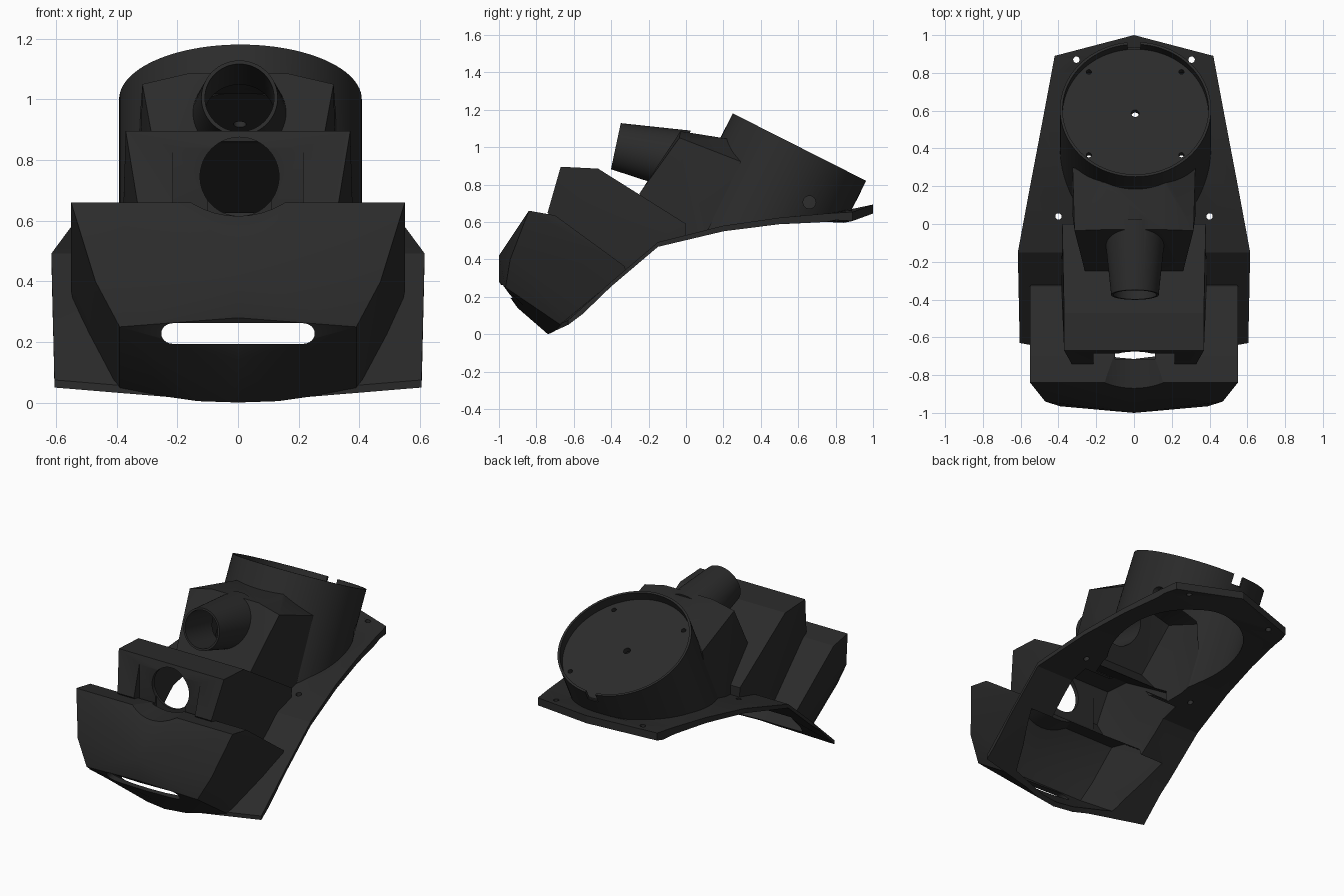
import bpy, bmesh, math
from mathutils import Vector

if "Cube" in bpy.data.objects:
    bpy.data.objects.remove(bpy.data.objects["Cube"])

WALL = 0.03


def to_object(name, bm):
    bmesh.ops.recalc_face_normals(bm, faces=bm.faces[:])
    me = bpy.data.meshes.new(name)
    bm.to_mesh(me)
    bm.free()
    ob = bpy.data.objects.new(name, me)
    bpy.context.collection.objects.link(ob)
    return ob


def hull_bm(pts):
    bm = bmesh.new()
    for p in pts:
        bm.verts.new(p)
    res = bmesh.ops.convex_hull(bm, input=bm.verts[:])
    junk = [g for g in set(res["geom_interior"] + res["geom_unused"]) if isinstance(g, bmesh.types.BMVert)]
    if junk:
        bmesh.ops.delete(bm, geom=junk, context='VERTS')
    bmesh.ops.dissolve_limit(bm, angle_limit=0.01, verts=bm.verts[:], edges=bm.edges[:])
    bmesh.ops.recalc_face_normals(bm, faces=bm.faces[:])
    bm.normal_update()
    return bm


def block(name, half, inset=0.0):
    """Convex block from right-hand points, mirrored in x, optionally inset for a cavity."""
    pts = {(s * x, y, z) for x, y, z in half for s in (1, -1)}
    bm = hull_bm(sorted(pts))
    if inset:
        moved = [v.co - v.normal * inset * min(v.calc_shell_factor(), 2.0) for v in bm.verts]
        bm.free()
        bm = hull_bm(moved)
    return to_object(name, bm)


def cyl(name, a, b, r0, r1=None, seg=48):
    a, b = Vector(a), Vector(b)
    bm = bmesh.new()
    bmesh.ops.create_cone(bm, cap_ends=True, segments=seg, radius1=r0,
                          radius2=r0 if r1 is None else r1, depth=(b - a).length)
    rot = (b - a).to_track_quat('Z', 'Y').to_matrix().to_4x4()
    bm.transform(rot)
    bmesh.ops.translate(bm, verts=bm.verts[:], vec=(a + b) / 2)
    return to_object(name, bm)


def box(name, lo, hi):
    return to_object(name, hull_bm([(x, y, z) for x in (lo[0], hi[0])
                                    for y in (lo[1], hi[1]) for z in (lo[2], hi[2])]))


def loft(name, stations, bottom, fixed_top=None, k=1.0):
    """Sheet solid through stations of centre (y, z), edge (y, z), half width, thickness."""
    bm = bmesh.new()
    rings = []
    for yc, zc, ye, ze, w, t in stations:
        top = t if fixed_top is None else fixed_top
        y, z = yc + (ye - yc) * k, zc + (ze - zc) * k
        row = [(-w * k, y, z), (0, yc, zc), (w * k, y, z)]
        pts = [(p[0], p[1], p[2] + top) for p in row] + [(p[0], p[1], p[2] + bottom) for p in row[::-1]]
        rings.append([bm.verts.new(p) for p in pts])
    for r, s in zip(rings, rings[1:]):
        for i in range(6):
            j = (i + 1) % 6
            bm.faces.new((r[i], r[j], s[j], s[i]))
    for r in (rings[0], rings[-1]):
        bm.faces.new((r[0], r[1], r[4], r[5]))
        bm.faces.new((r[1], r[2], r[3], r[4]))
    return to_object(name, bm)


def boolean(ob, other, op='DIFFERENCE'):
    m = ob.modifiers.new("cut", 'BOOLEAN')
    m.operation, m.solver, m.object = op, 'EXACT', other
    bpy.context.view_layer.objects.active = ob
    bpy.ops.object.modifier_apply(modifier=m.name)
    bpy.data.objects.remove(other, do_unlink=True)


# Outline points of the three stepped blocks (right half)
front_pts = [(0.55, -0.84, 0.66), (0.55, -0.70, 0.635), (0.55, -0.33, 0.365), (0.47, -0.94, 0.40),
             (0.39, -0.965, 0.25), (0.39, -0.70, 0.07), (0.39, -0.55, -0.03), (0, -1.0, 0.42),
             (0, -1.0, 0.28), (0, -0.90, 0.14), (0, -0.60, -0.12), (0.5, -0.25, 0.15)]
mid_pts = [(0.37, -0.67, 0.895), (0.37, -0.47, 0.885), (0.38, 0.0, 0.59), (0.33, -0.74, 0.65),
           (0.385, -0.34, 0.40), (0.37, 0.0, 0.40), (0.33, -0.65, 0.50), (0.36, -0.33, 0.20)]
neck_pts = [(0.165, -0.03, 1.085), (0.165, 0.22, 1.045), (0.315, -0.035, 1.05), (0.325, 0.30, 0.92),
            (0.26, -0.25, 0.75), (0.31, 0.02, 0.40), (0.33, 0.08, 0.50), (0.33, 0.22, 0.50)]

# Bent mounting flange
stations = [(1.0, 0.645, 0.89, 0.605, 0.42, 0.048), (0.80, 0.605, 0.75, 0.60, 0.446, 0.045),
            (0.5, 0.588, 0.5, 0.588, 0.493, 0.035), (0.2, 0.55, 0.2, 0.55, 0.55, 0.03),
            (-0.15, 0.467, -0.15, 0.467, 0.615, 0.025), (-0.40, 0.255, -0.40, 0.255, 0.61, 0.025),
            (-0.74, 0.0, -0.63, 0.05, 0.605, 0.025)]
body = loft("lamp_housing_shell", stations, -0.06)

# Tilted round cup
up = Vector((0, 0.45, 0.89)).normalized()
rim = Vector((0.008, 0.607, 1.0))
cup = cyl("cup", rim - up * 0.62, rim, 0.40, seg=96)
cup_cavity = cyl("cup_cavity", rim - up * 0.75, rim - up * 0.09, 0.372, seg=96)

# Blocks and cavities, with the scoop and the recessed panel worked in
front, front_cav = block("front", front_pts), block("front_cavity", front_pts, WALL)
mid, mid_cav = block("mid", mid_pts), block("mid_cavity", mid_pts, WALL)
neck, neck_cav = block("neck", neck_pts), block("neck_cavity", neck_pts, WALL)
for ob, grow in ((front, 0.0), (front_cav, 0.03)):
    boolean(ob, cyl("scoop", (0, -1.0, 0.905), (0, -0.69, 0.905), 0.29 + grow))
for ob, grow in ((mid, 0.0), (mid_cav, 0.025)):
    boolean(ob, box("panel", (-0.215 - grow, -1, 0.55), (0.215 + grow, -0.685 + grow, 0.95)))

# Tapered tube above the neck
tube_a, tube_b = Vector((0.005, -0.375, 1.005)), Vector((0.005, -0.01, 0.927))
tube = cyl("tube", tube_a, tube_b, 0.126, 0.165, seg=64)

for part in (cup, front, mid, neck, tube):
    boolean(body, part, 'UNION')

# Hollow out from below and trim to the flange underside
for cav in (cup_cavity, front_cav, mid_cav, neck_cav):
    boolean(body, cav)
ends = ([(1.2, 0.66, 1.09, 0.62, 0.42, 0)] + stations +
        [(-0.86, -0.095, -0.75, -0.045, 0.605, 0)])
boolean(body, loft("underside", ends, -1.0, 0.0, 1.3))

# Bowl, notch and tube bore
boolean(body, cyl("bowl", rim - up * 0.058, rim + up * 0.2, 0.386, seg=96))
boolean(body, box("notch", (-0.035, 0.925, 0.765), (0.035, 1.1, 1.0)))
axis = (tube_b - tube_a).normalized()
boolean(body, cyl("bore", tube_a - axis * 0.1, tube_a + axis * 0.355, 0.113, 0.117, seg=64))

# Round window in the middle block, gap below it, and slot in the front
boolean(body, cyl("window", (0.005, -0.76, 0.745), (0.005, -0.6, 0.745), 0.13, seg=64))
boolean(body, box("gap", (-0.10, -0.715, 0.55), (0.11, -0.675, 0.68)))
ring = [(0.215 + 0.038 * math.cos(a), 0.228 + 0.034 * math.sin(a))
        for a in (math.tau * i / 24 for i in range(24))]
boolean(body, block("slot", [(x, y, z) for x, z in ring for y in (-1.2, -0.75)]))

# Screw holes: flange, cup floor, cup side
for s in (1, -1):
    for x, y in ((0.305, 0.87), (0.40, 0.04)):
        boolean(body, cyl("hole", (s * x, y, 0.4), (s * x, y, 0.72), 0.017, seg=20))
holes = [(0.006, 0.58, 0.021)] + [(0.006 + s * 0.245, y, 0.014) for s in (1, -1) for y in (0.36, 0.80)]
for x, y, r in holes:
    c = rim - up * 0.07
    p = Vector((x, y, c.z - (y - c.y) * up.y / up.z))
    boolean(body, cyl("hole", p - up * 0.06, p + up * 0.06, r, seg=20))
boolean(body, cyl("side_hole", (0.2, 0.66, 0.705), (0.6, 0.66, 0.705), 0.034, seg=24))

# Dark finish
mat = bpy.data.materials.new("dark_plastic")
mat.diffuse_color = (0.024, 0.024, 0.024, 1)
mat.use_nodes = True
mat.node_tree.nodes["Principled BSDF"].inputs["Base Color"].default_value = mat.diffuse_color
body.data.materials.clear()
body.data.materials.append(mat)
for o in bpy.context.selected_objects:
    o.select_set(False)
body.select_set(True)
bpy.context.view_layer.objects.active = body
bpy.ops.object.shade_smooth_by_angle(angle=math.radians(20))
